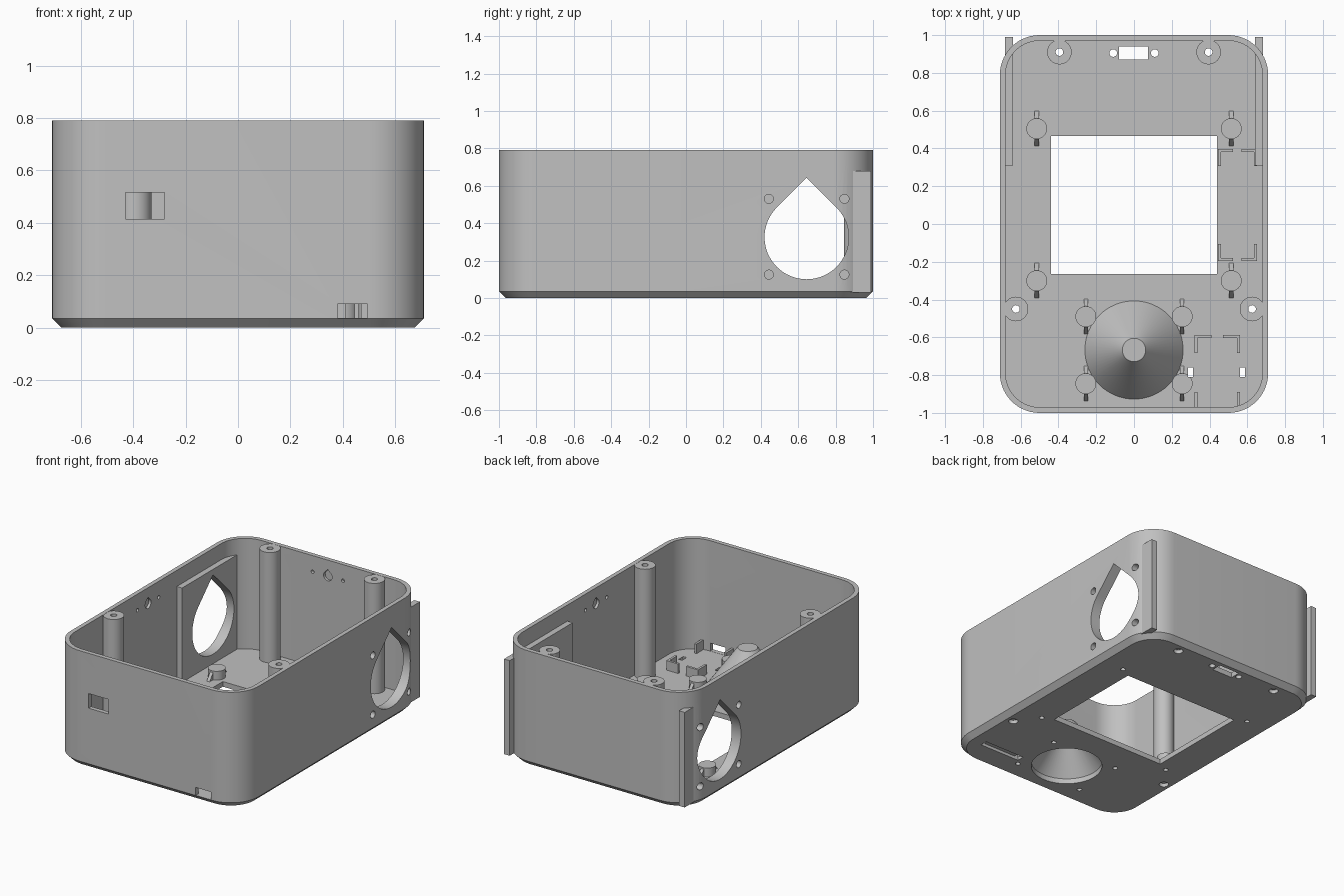
import bpy, bmesh, math
from mathutils import Vector

cube = bpy.data.objects.get("Cube")
if cube:
    bpy.data.objects.remove(cube, do_unlink=True)

grey = bpy.data.materials.new("plain_grey")
grey.use_nodes = True
COLOUR = (0.53, 0.53, 0.53, 1)
grey.diffuse_color = COLOUR
grey.node_tree.nodes["Principled BSDF"].inputs["Base Color"].default_value = COLOUR

scene = bpy.context.scene
cutters = bpy.data.collections.new("cutters")
scene.collection.children.link(cutters)
parts = []

FLOOR, TOP, WALL = 0.035, 0.79, 0.03
HX, HY, RADIUS = 0.71, 1.0, 0.21


def loft(name, rings, cut=False):
    """Closed solid skinned through rings of equal point count."""
    bm = bmesh.new()
    loops = [[bm.verts.new(p) for p in ring] for ring in rings]
    n = len(loops[0])
    for a, b in zip(loops, loops[1:]):
        for i in range(n):
            j = (i + 1) % n
            bm.faces.new((a[i], a[j], b[j], b[i]))
    bm.faces.new(loops[0][::-1])
    bm.faces.new(loops[-1])
    bmesh.ops.recalc_face_normals(bm, faces=bm.faces)
    mesh = bpy.data.meshes.new(name)
    bm.to_mesh(mesh)
    bm.free()
    mesh.materials.append(grey)
    obj = bpy.data.objects.new(name, mesh)
    if cut:
        cutters.objects.link(obj)
        obj.hide_render = True
    else:
        scene.collection.objects.link(obj)
        parts.append(obj)
    return obj


def prism(name, pts, axis, lo, hi, cut=False):
    """Extrude a 2D profile along an axis."""
    place = {"x": lambda p, t: Vector((t, p[0], p[1])),
             "y": lambda p, t: Vector((p[0], t, p[1])),
             "z": lambda p, t: Vector((p[0], p[1], t))}[axis]
    return loft(name, [[place(p, t) for p in pts] for t in (lo, hi)], cut)


def arc(cx, cy, r, start=0, sweep=360, n=32):
    steps = n if sweep == 360 else n + 1
    return [(cx + r * math.cos(math.radians(start + sweep * i / n)),
             cy + r * math.sin(math.radians(start + sweep * i / n))) for i in range(steps)]


def teardrop(cx, cy, r, n=48):
    return arc(cx, cy, r, 135, 270, n) + [(cx, cy + r * math.sqrt(2))]


def box(name, x, y, z, cut=False):
    pts = [(x[0], y[0]), (x[1], y[0]), (x[1], y[1]), (x[0], y[1])]
    return prism(name, pts, "z", min(z), max(z), cut)


def rounded(inset, z):
    r = RADIUS - inset
    pts = []
    for sx, sy, start in ((1, 1, 0), (-1, 1, 90), (-1, -1, 180), (1, -1, 270)):
        pts += arc(sx * (HX - RADIUS), sy * (HY - RADIUS), r, start, 90, 14)
    return [Vector((x, y, z)) for x, y in pts]


def cone_rings(cx, cy, levels):
    return [[Vector((x, y, z)) for x, y in arc(cx, cy, r, n=64)] for r, z in levels]


# Tray with chamfered foot
loft("case_shell", [rounded(0.035, 0), rounded(0, FLOOR), rounded(0, TOP),
                    rounded(WALL, TOP), rounded(WALL, FLOOR)])

# Lid screw posts with through holes and counterbores
for side, s in (("left", 1), ("right", -1)):
    for where, x, y in (("back", 0.395, 0.91), ("front", 0.625, -0.45)):
        prism(f"{where}_{side}_post", arc(s * x, y, 0.065), "z", 0.015, TOP - 0.001)
        prism("post_hole", arc(s * x, y, 0.02), "z", -0.1, 1, True)
        prism("post_counterbore", arc(s * x, y, 0.03), "z", -0.1, 0.025, True)

# Board standoffs with sloped gussets
for s in (1, -1):
    for x, y in ((0.515, 0.505), (0.515, -0.3), (0.255, -0.49), (0.255, -0.845)):
        prism("standoff", arc(s * x, y, 0.055), "z", 0.015, 0.095)
        slope = [(y - 0.1, 0.025), (y + 0.1, 0.025), (y + 0.05, 0.09), (y - 0.05, 0.09)]
        prism("standoff_gusset", slope, "x", s * x - 0.011, s * x + 0.011)
        prism("standoff_hole", arc(s * x, y, 0.016, n=20), "z", -0.1, 0.07, True)

# Hollow cone over the round floor opening
CY = -0.667
loft("cone", cone_rings(0, CY, [(0.26, 0.015), (0.26, FLOOR), (0.062, 0.31)]))
loft("cone_cavity", cone_rings(0, CY, [(0.225, -0.1), (0.225, FLOOR), (0.035, 0.28)]), True)

# Side mounting plates, running out through the back corners
for side, s in (("left", 1), ("right", -1)):
    box(f"{side}_mount_plate", sorted((s * 0.64, s * 0.683)), (0.31, 0.99), (0.03, 0.68))
    lo, hi = sorted((s * 0.6, s * 0.8))
    prism("side_teardrop", teardrop(0.645, 0.325, 0.225), "x", lo, hi, True)
    lo, hi = sorted((s * 0.665, s * 0.8))
    for y in (0.443, 0.847):
        for z in (0.125, 0.53):
            prism("side_screw_hole", arc(y, z, 0.024), "x", lo, hi, True)
    # Shallow pockets inside the side walls
    lo, hi = sorted((s * 0.66, s * 0.698))
    prism("side_pocket", teardrop(0, 0.68, 0.032, 24), "x", lo, hi, True)
    for y in (-0.115, 0.115):
        prism("side_pocket_hole", arc(y, 0.68, 0.012, n=16), "x", lo, hi, True)

# Shallow pockets inside the back wall
prism("back_pocket", teardrop(0, 0.68, 0.032, 24), "y", 0.95, 0.988, True)
for x in (-0.115, 0.115):
    prism("back_pocket_hole", arc(x, 0.68, 0.012, n=16), "y", 0.95, 0.988, True)

# Floor openings
box("window_opening", (-0.44, 0.44), (-0.265, 0.465), (-0.1, 0.2), True)
box("switch_opening", (-0.08, 0.075), (0.87, 0.94), (-0.1, 0.2), True)
for x in (-0.11, 0.11):
    prism("switch_screw_hole", arc(x, 0.905, 0.02), "z", -0.1, 0.2, True)
box("strap_groove", (0.285, 0.59), (-0.81, -0.76), (-0.1, 0.02), True)
for x in (0.3, 0.575):
    box("strap_hole", (x - 0.013, x + 0.013), (-0.81, -0.76), (-0.1, 0.2), True)

# Front wall openings
box("front_window", (-0.43, -0.28), (-1.1, -0.93), (0.415, 0.515), True)
box("front_port", (0.38, 0.495), (-1.1, -0.95), (0.036, 0.09), True)


# Corner brackets that hold the loose boards
def bracket(x, y, dx, dy, len_x=0.08, len_y=0.09):
    t, z = 0.016, (0.03, 0.1)
    pts = [(x, y), (x + dx * len_x, y), (x + dx * len_x, y + dy * t),
           (x + dx * t, y + dy * t), (x + dx * t, y + dy * len_y), (x, y + dy * len_y)]
    prism("corner_bracket", pts, "z", *z)


for x, dx in ((0.445, 1), (0.65, -1)):
    bracket(x, 0.397, dx, -1)
    bracket(x, -0.197, dx, 1)
for x, dx in ((0.32, 1), (0.56, -1)):
    bracket(x, -0.587, dx, -1, 0.09, 0.095)
    box("bracket_stub", sorted((x, x + dx * 0.016)), (-0.975, -0.89), (0.03, 0.1))

# Cut every part with the shared cutters, then bake the result
for obj in parts:
    mod = obj.modifiers.new("cut", "BOOLEAN")
    mod.operation = "DIFFERENCE"
    mod.solver = "EXACT"
    mod.operand_type = "COLLECTION"
    mod.collection = cutters
graph = bpy.context.evaluated_depsgraph_get()
graph.update()
baked = [bpy.data.meshes.new_from_object(o.evaluated_get(graph)) for o in parts]
for obj, mesh in zip(parts, baked):
    obj.modifiers.clear()
    obj.data = mesh
for obj in list(cutters.objects):
    bpy.data.objects.remove(obj, do_unlink=True)
bpy.data.collections.remove(cutters)

# Smooth round surfaces, crisp edges
bpy.ops.object.select_all(action="DESELECT")
for obj in parts:
    obj.select_set(True)
bpy.context.view_layer.objects.active = parts[0]
bpy.ops.object.shade_smooth_by_angle(angle=math.radians(30))
